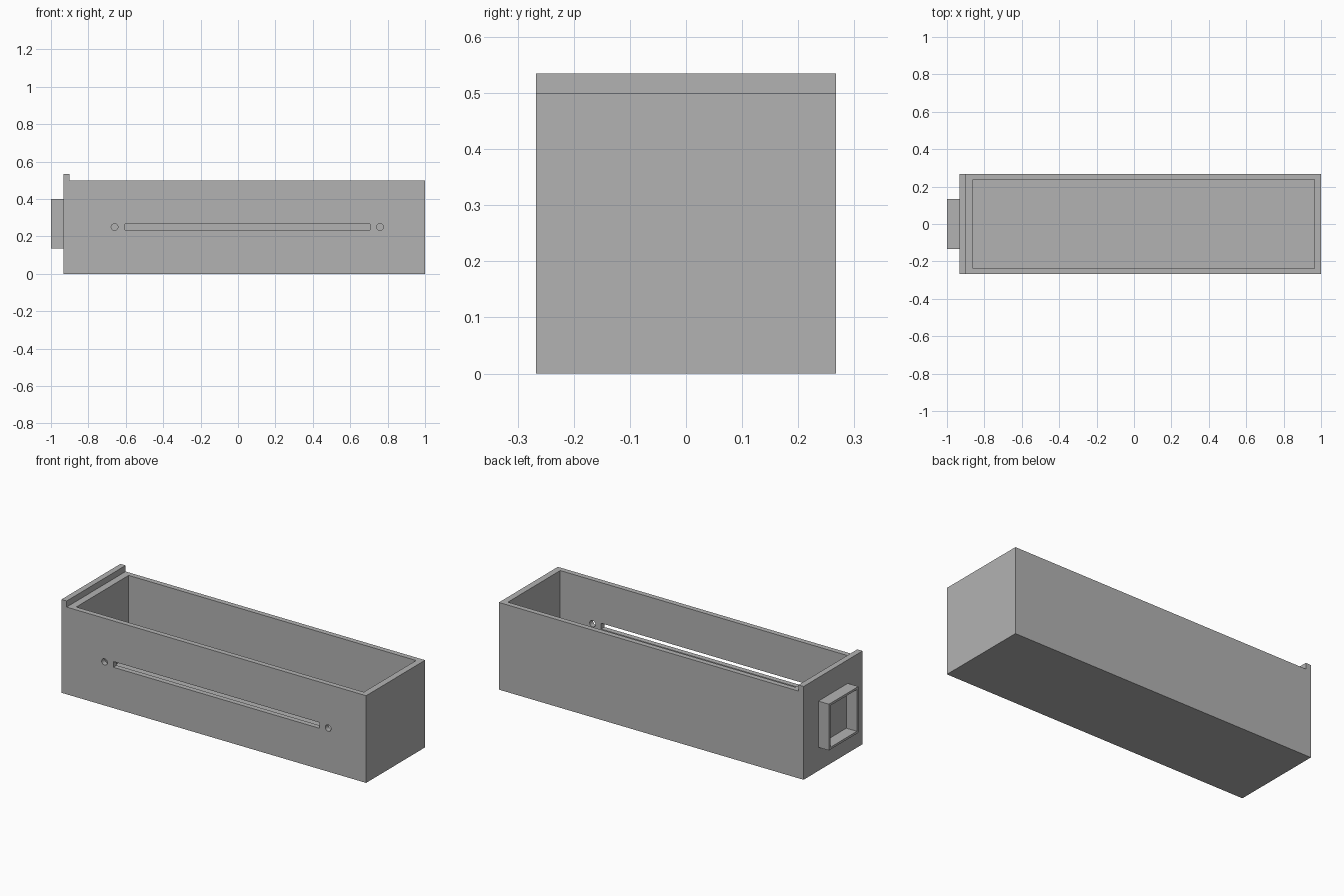
import bpy, bmesh, math
from mathutils import Matrix, Vector

default = bpy.data.objects.get("Cube")
if default:
    bpy.data.objects.remove(default, do_unlink=True)

grey = bpy.data.materials.new("plain_grey")
grey.use_nodes = True
grey.diffuse_color = (0.45, 0.45, 0.45, 1)
grey.node_tree.nodes["Principled BSDF"].inputs["Base Color"].default_value = grey.diffuse_color


def make_object(name, bm):
    bmesh.ops.recalc_face_normals(bm, faces=bm.faces)
    mesh = bpy.data.meshes.new(name)
    bm.to_mesh(mesh)
    bm.free()
    mesh.materials.append(grey)
    obj = bpy.data.objects.new(name, mesh)
    bpy.context.collection.objects.link(obj)
    return obj


def add_box(bm, low, high):
    low, high = Vector(low), Vector(high)
    matrix = Matrix.Translation((low + high) / 2) @ Matrix.Diagonal(high - low).to_4x4()
    bmesh.ops.create_cube(bm, size=1, matrix=matrix)


def cut(obj, bm):
    """Subtract the solid in bm from obj and remove the cutter."""
    cutter = make_object(obj.name + "_cutter", bm)
    cutter.hide_render = True
    mod = obj.modifiers.new("cut", "BOOLEAN")
    mod.operation, mod.solver, mod.object = "DIFFERENCE", "EXACT", cutter
    bpy.context.view_layer.objects.active = obj
    bpy.ops.object.modifier_apply(modifier=mod.name)
    bpy.data.objects.remove(cutter, do_unlink=True)


HALF_WIDTH, HEIGHT, END = 0.267, 0.5, -0.933

# Box body with a raised lip along one end, as an extruded side profile
profile = [(END, 0), (1, 0), (1, HEIGHT), (-0.9, HEIGHT), (-0.9, 0.535), (END, 0.535)]
bm = bmesh.new()
face = bm.faces.new([bm.verts.new((x, -HALF_WIDTH, z)) for x, z in profile])
side = bmesh.ops.extrude_face_region(bm, geom=[face])
moved = [v for v in side["geom"] if isinstance(v, bmesh.types.BMVert)]
bmesh.ops.translate(bm, verts=moved, vec=(0, 2 * HALF_WIDTH, 0))
body = make_object("box_body", bm)

# Open interior
bm = bmesh.new()
add_box(bm, (-0.86, -0.237, 0.033), (0.964, 0.237, 0.8))
cut(body, bm)

# Long slot and two round screw holes through the front wall only
bm = bmesh.new()
add_box(bm, (-0.604, -0.4, 0.234), (0.705, -0.1, 0.267))
for x in (-0.66, 0.759):
    matrix = Matrix.Translation((x, -0.25, 0.25)) @ Matrix.Rotation(math.pi / 2, 4, "X")
    bmesh.ops.create_cone(bm, cap_ends=True, segments=32, radius1=0.018,
                          radius2=0.018, depth=0.3, matrix=matrix)
cut(body, bm)

# Thin square label frame standing out from the lipped end
bm = bmesh.new()
add_box(bm, (-1, -0.133, 0.135), (END + 0.01, 0.133, 0.4))
frame = make_object("end_frame", bm)
bm = bmesh.new()
add_box(bm, (-1.1, -0.12, 0.148), (-0.8, 0.12, 0.387))
cut(frame, bm)

# Smooth hole walls, crisp box edges
bpy.ops.object.select_all(action="DESELECT")
for obj in (body, frame):
    obj.select_set(True)
bpy.context.view_layer.objects.active = body
bpy.ops.object.shade_smooth_by_angle(angle=math.radians(30))
